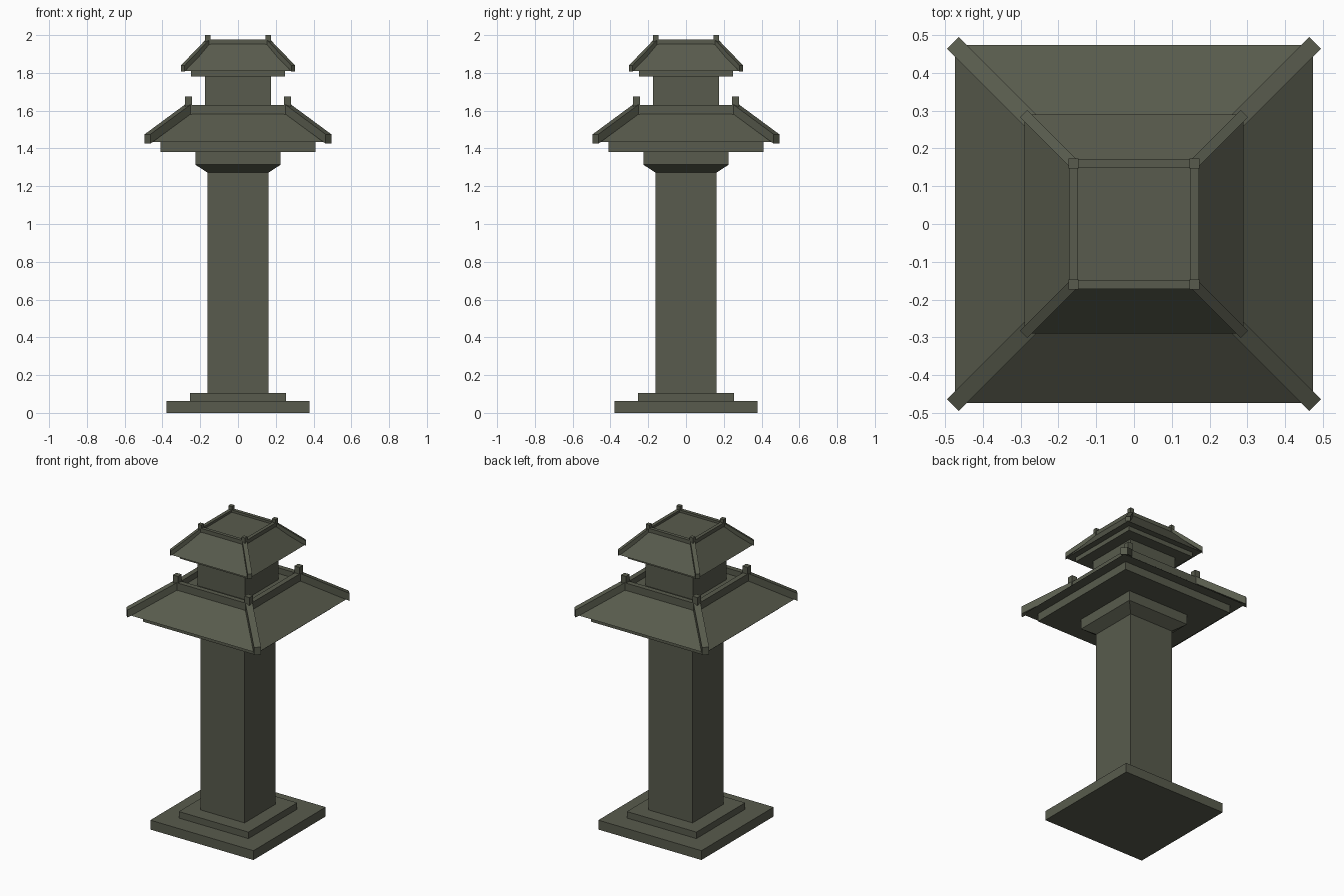
import bpy, bmesh
from mathutils import Vector

if "Cube" in bpy.data.objects:
    bpy.data.objects.remove(bpy.data.objects["Cube"])

stone = bpy.data.materials.new("weathered_green_stone")
stone.diffuse_color = (0.098, 0.105, 0.074, 1)
stone.use_nodes = True
stone.node_tree.nodes["Principled BSDF"].inputs["Base Color"].default_value = stone.diffuse_color


def make(name, bm):
    bmesh.ops.recalc_face_normals(bm, faces=bm.faces)
    me = bpy.data.meshes.new(name)
    bm.to_mesh(me)
    bm.free()
    me.materials.append(stone)
    ob = bpy.data.objects.new(name, me)
    bpy.context.collection.objects.link(ob)


def square_loft(name, profile):
    """Closed stack of square sections, profile = [(half width, z), ...]"""
    bm = bmesh.new()
    rings = [[bm.verts.new((sx * h, sy * h, z))
              for sx, sy in ((-1, -1), (1, -1), (1, 1), (-1, 1))] for h, z in profile]
    for a, b in zip(rings, rings[1:]):
        for i in range(4):
            j = (i + 1) % 4
            bm.faces.new((a[i], a[j], b[j], b[i]))
    bm.faces.new(rings[0])
    bm.faces.new(rings[-1])
    make(name, bm)


def box(name, lo, hi):
    bm = bmesh.new()
    bmesh.ops.create_cube(bm, size=1)
    lo, hi = Vector(lo), Vector(hi)
    for v in bm.verts:
        v.co = (lo + hi) / 2 + v.co * (hi - lo)
    make(name, bm)


def hip_beam(name, sx, sy, outer, inner, width):
    """Beam along a roof hip; outer/inner = (diagonal x, bottom z, top z)"""
    bm = bmesh.new()
    side = Vector((-sy, sx, 0)).normalized() * width / 2
    ends = []
    for d, z0, z1 in (outer, inner):
        a, b = Vector((sx * d, sy * d, z0)), Vector((sx * d, sy * d, z1))
        ends.append([bm.verts.new(p) for p in (a - side, a + side, b + side, b - side)])
    p, q = ends
    for i in range(4):
        j = (i + 1) % 4
        bm.faces.new((p[i], p[j], q[j], q[i]))
    bm.faces.new(p)
    bm.faces.new(q)
    make(name, bm)


def roof_trim(name, post_c, post_w, post_z, bar_z, outer, inner, width):
    """Hip beams, corner posts and the raised rim around a roof top"""
    o, i = post_c + post_w / 2, post_c - post_w / 2
    for sx in (-1, 1):
        for sy in (-1, 1):
            hip_beam(name + "_hip_beam", sx, sy, outer, inner, width)
            c = Vector((sx * post_c, sy * post_c, 0))
            r = Vector((post_w / 2, post_w / 2, 0))
            box(name + "_corner_post", c - r + Vector((0, 0, post_z[0])),
                c + r + Vector((0, 0, post_z[1])))
        a, b = sorted((sx * (o - 0.002), sx * (i + 0.002)))
        box(name + "_rim_bar", (-i, a, bar_z[0]), (i, b, bar_z[1]))
        box(name + "_rim_bar", (a, -i, bar_z[0]), (b, i, bar_z[1]))


# Stepped base and pillar
square_loft("base_slab", [(0.378, 0), (0.378, 0.062)])
square_loft("base_step", [(0.255, 0.05), (0.255, 0.105)])
square_loft("pillar", [(0.161, 0.09), (0.161, 1.29)])
square_loft("capital", [(0.161, 1.272), (0.226, 1.314), (0.226, 1.385)])

# Lower roof
square_loft("lower_eave_plate", [(0.409, 1.38), (0.409, 1.44)])
square_loft("lower_roof", [(0.473, 1.433), (0.265, 1.592)])
roof_trim("lower_roof", 0.262, 0.038, (1.57, 1.675), (1.575, 1.63),
          (0.479, 1.425, 1.475), (0.262, 1.585, 1.635), 0.043)

# Upper storey and upper roof
square_loft("upper_storey", [(0.174, 1.58), (0.174, 1.79)])
square_loft("upper_eave_plate", [(0.25, 1.78), (0.25, 1.815)])
square_loft("upper_roof", [(0.29, 1.81), (0.163, 1.962)])
roof_trim("upper_roof", 0.160, 0.027, (1.945, 2.0), (1.945, 1.977),
          (0.292, 1.808, 1.84), (0.160, 1.945, 1.977), 0.028)
